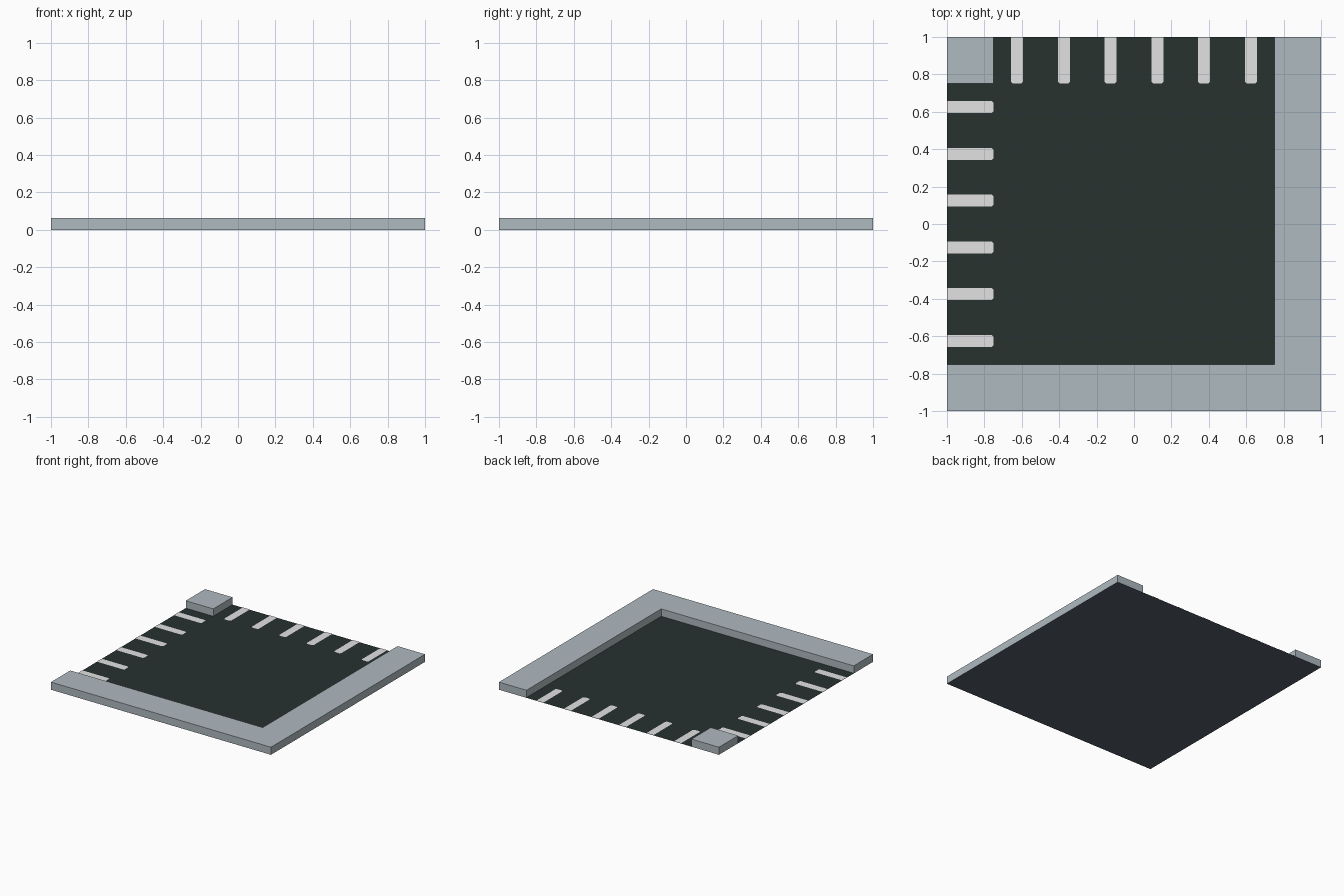
import bpy, bmesh

if "Cube" in bpy.data.objects:
    bpy.data.objects.remove(bpy.data.objects["Cube"])

H = 0.0625   # kerb height


def material(name, rgb):
    m = bpy.data.materials.new(name)
    m.diffuse_color = (*rgb, 1)
    m.use_nodes = True
    m.node_tree.nodes["Principled BSDF"].inputs["Base Color"].default_value = m.diffuse_color
    return m


asphalt = material("dark asphalt", (0.021, 0.032, 0.030))
paint = material("pale road paint", (0.76, 0.76, 0.76))
concrete = material("grey concrete", (0.43, 0.49, 0.53))
slate = material("dark slate underside", (0.09, 0.11, 0.145))


def slab(name, outline, mat, z=0.0, height=0.0, facing=1):
    """Flat outline facing up or down, or an open-bottomed block if it has height."""
    bm = bmesh.new()
    base = [bm.verts.new((x, y, z)) for x, y in outline]
    if height:
        top = [bm.verts.new((x, y, z + height)) for x, y in outline]
        bm.faces.new(top)
        for i in range(len(base)):
            j = (i + 1) % len(base)
            bm.faces.new((base[i], base[j], top[j], top[i]))
    else:
        face = bm.faces.new(base)
        face.normal_update()
        if face.normal.z * facing < 0:
            face.normal_flip()
    me = bpy.data.meshes.new(name)
    bm.to_mesh(me)
    bm.free()
    me.materials.append(mat)
    ob = bpy.data.objects.new(name, me)
    bpy.context.collection.objects.link(ob)


# road sheet with a separate underside
square = [(-1, -1), (1, -1), (1, 1), (-1, 1)]
slab("underside", square, slate, facing=-1)
slab("road", square, asphalt, z=0.002)

# outer L-shaped kerb and inner corner block
slab("outer_kerb", [(-1, -1), (1, -1), (1, 1), (0.75, 1), (0.75, -0.75), (-1, -0.75)],
     concrete, height=H)
slab("corner_kerb", [(-1, 0.75), (-0.75, 0.75), (-0.75, 1), (-1, 1)],
     concrete, height=H)

# crossing stripes along both open edges, inner ends slightly clipped
w, c = 0.0315, 0.01
for i in range(6):
    p = -0.625 + 0.25 * i
    stripe = [(-1, p - w), (-0.75 - c, p - w), (-0.75, p - w + c),
              (-0.75, p + w - c), (-0.75 - c, p + w), (-1, p + w)]
    slab(f"left_stripe_{i + 1}", stripe, paint, z=0.004)
    slab(f"back_stripe_{i + 1}", [(-y, -x) for x, y in stripe], paint, z=0.004)
